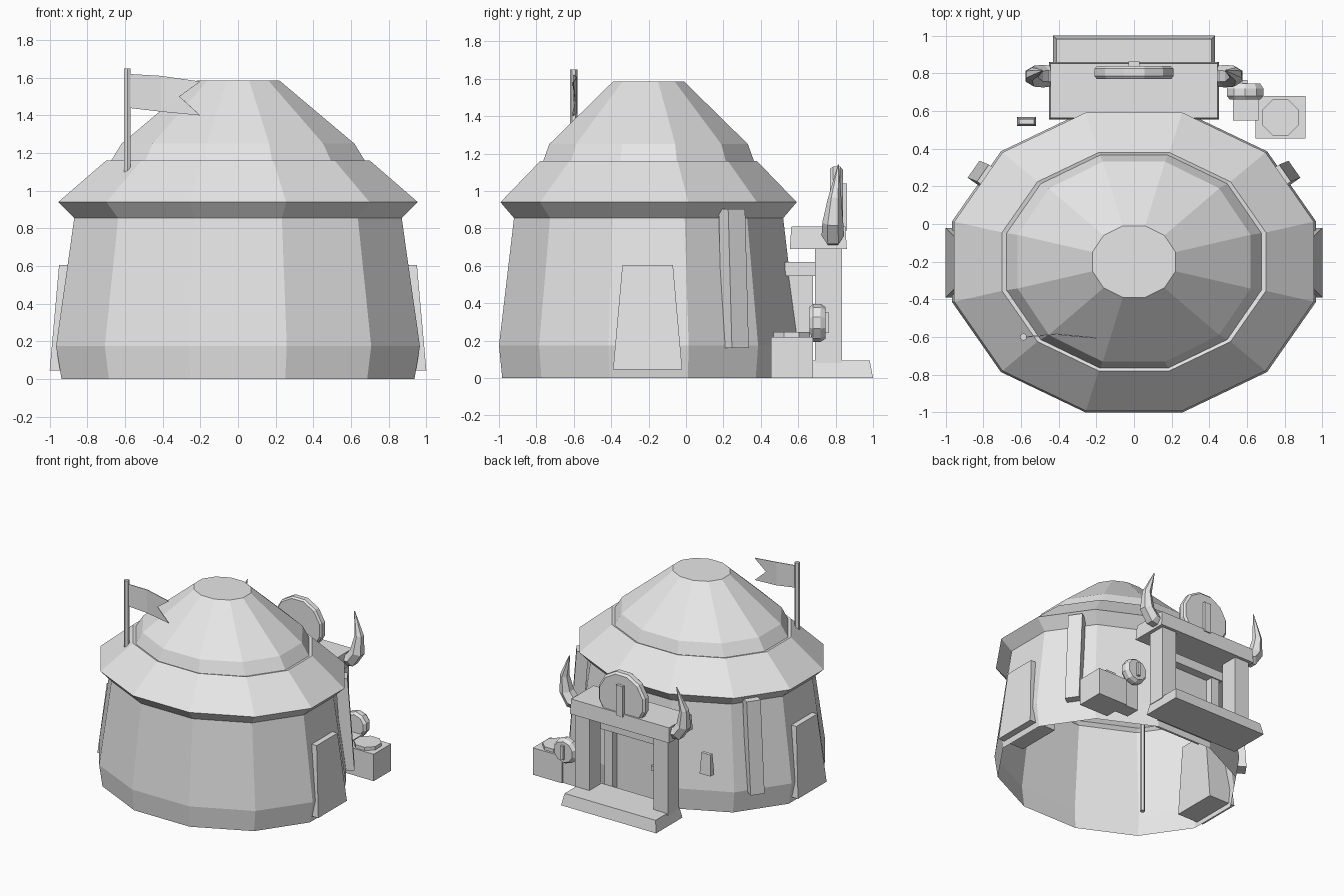
import bpy
import math
from mathutils import Vector, Matrix

cube = bpy.data.objects.get("Cube")
if cube:
    bpy.data.objects.remove(cube, do_unlink=True)

grey = bpy.data.materials.new("plain grey")
grey.use_nodes = True
grey.diffuse_color = (0.8, 0.8, 0.8, 1)
grey.node_tree.nodes["Principled BSDF"].inputs["Base Color"].default_value = (0.8, 0.8, 0.8, 1)


def make(name, verts, faces):
    mesh = bpy.data.meshes.new(name)
    mesh.from_pydata([tuple(v) for v in verts], [], faces)
    mesh.materials.append(grey)
    obj = bpy.data.objects.new(name, mesh)
    bpy.context.collection.objects.link(obj)
    return obj


def loft(name, rings, cap_start=True, cap_end=True):
    """Skin a list of equal-length rings, each counter-clockwise about the path."""
    n = len(rings[0])
    faces = [(k * n + i, k * n + (i + 1) % n, (k + 1) * n + (i + 1) % n, (k + 1) * n + i)
             for k in range(len(rings) - 1) for i in range(n)]
    if cap_start:
        faces.append(tuple(reversed(range(n))))
    if cap_end:
        faces.append(tuple(range((len(rings) - 1) * n, len(rings) * n)))
    return make(name, [v for r in rings for v in r], faces)


def rect(x0, x1, y0, y1, z):
    return [(x0, y0, z), (x1, y0, z), (x1, y1, z), (x0, y1, z)]


def box(name, x, y, z, taper=0.0):
    return loft(name, [rect(x[0], x[1], y[0], y[1], z[0]),
                       rect(x[0] + taper, x[1] - taper, y[0] + taper, y[1] - taper, z[1])])


def ellipse(rx, ry, z, n=12, centre=(0, 0)):
    return [(centre[0] + rx * math.cos((i + 0.5) * math.tau / n),
             centre[1] + ry * math.sin((i + 0.5) * math.tau / n), z) for i in range(n)]


def disc(name, centre, profile, n=12):
    """Round shield facing +y; profile is (offset along y, radius)."""
    cx, cy, cz = centre
    rings = [[(cx - r * math.cos((i + 0.5) * math.tau / n), cy + d,
               cz + r * math.sin((i + 0.5) * math.tau / n)) for i in range(n)]
             for d, r in profile]
    return loft(name, rings)


def tube(name, path, radii, n=6):
    """Tapered tube through the path points."""
    pts = [Vector(p) for p in path]
    rings = []
    for i, p in enumerate(pts):
        d = (pts[min(i + 1, len(pts) - 1)] - pts[max(i - 1, 0)]).normalized()
        u = Vector((0, 1, 0))
        u = (u - d * u.dot(d)).normalized()
        v = d.cross(u)
        rings.append([p + radii[i] * (u * math.cos(a) + v * math.sin(a))
                      for a in (k * math.tau / n for k in range(n))])
    return loft(name, rings)


# Tent: skirt, walls, eave, lower roof and upper dome, open underneath
tent = [(0.97, 0.81, 0), (1.0, 0.828, 0.175), (0.90, 0.745, 0.855), (0.988, 0.82, 0.94),
        (0.725, 0.60, 1.16), (0.70, 0.585, 1.155), (0.64, 0.55, 1.25), (0.228, 0.197, 1.585)]
loft("tent", [ellipse(rx, ry, z, centre=(0, -0.2)) for rx, ry, z in tent], cap_start=False)

# Flagpole and swallow-tailed flag
tube("flagpole", [(-0.587, -0.6, 0.1), (-0.587, -0.6, 1.65)], [0.02, 0.02])
flag = make("flag",
            [(-0.58, -0.6, 1.62), (-0.41, -0.585, 1.61), (-0.2, -0.605, 1.58), (-0.31, -0.595, 1.5),
             (-0.2, -0.605, 1.4), (-0.41, -0.585, 1.42), (-0.58, -0.6, 1.44)],
            [(0, 6, 5, 1), (1, 3, 2), (1, 5, 3), (3, 5, 4)])
solid = flag.modifiers.new("thickness", "SOLIDIFY")
solid.thickness = 0.006
solid.offset = 0

# Porch: step, lintel, inner header, door and handle
box("porch_step", (-0.43, 0.43), (0.66, 1.0), (0, 0.095), 0.018)
box("porch_lintel", (-0.45, 0.45), (0.555, 0.86), (0.69, 0.81), 0.008)
box("door_header", (-0.29, 0.29), (0.53, 0.69), (0.545, 0.62))
box("door", (-0.21, 0.21), (0.5, 0.62), (0.05, 0.55))
box("door_handle", (-0.165, -0.135), (0.61, 0.645), (0.3, 0.34))

for s, side in ((1, "left"), (-1, "right")):
    def span(a, b):
        return tuple(sorted((s * a, s * b)))

    box("porch_pillar_" + side, span(0.29, 0.42), (0.69, 0.835), (0.08, 0.69))
    box("door_post_" + side, span(0.19, 0.26), (0.52, 0.68), (0.05, 0.55))

    # Curved horn on the lintel end
    tube("horn_" + side,
         [(s * 0.41, 0.785, 0.75), (s * 0.48, 0.785, 0.76), (s * 0.53, 0.785, 0.83),
          (s * 0.54, 0.795, 0.96), (s * 0.485, 0.815, 1.14)],
         [0.05, 0.06, 0.056, 0.036, 0.003])

    # Sloping side panel
    x0, x1 = span(0.76, 1.0)
    t0, t1 = span(0.76, 0.95)
    loft("side_panel_" + side, [rect(x0, x1, -0.39, -0.02, 0.045),
                                rect(t0, t1, -0.34, -0.07, 0.605)])

    # Leaning wall brace, turned to match its wall facet
    turn = Matrix.Rotation(math.atan2(0.57, s * 0.82), 4, "Z")
    rings = []
    for base in ((s * 0.815, 0.265, 0.16), (s * 0.765, 0.245, 0.905)):
        rings.append([Vector(base) + turn @ Vector(c) for c in rect(-0.045, 0.045, -0.055, 0.055, 0)])
    loft("wall_brace_" + side, rings)

# Round shield with a vertical bar above the porch
disc("porch_shield", (0, 0.77, 0.92), [(0, 0.205), (0.015, 0.217), (0.055, 0.217), (0.07, 0.2)])
box("porch_shield_bar", (-0.03, 0.03), (0.83, 0.862), (0.79, 1.04))

# Crates, lid and a small shield leaning on them
box("large_crate", (0.645, 0.91), (0.455, 0.68), (0, 0.22))
loft("crate_lid", [ellipse(0.105, 0.105, z, 8, (0.778, 0.565)) for z in (0.21, 0.247)])
box("small_crate", (0.525, 0.66), (0.55, 0.67), (0, 0.235))
disc("small_shield", (0.59, 0.66, 0.295), [(0, 0.085), (0.02, 0.102), (0.06, 0.102), (0.085, 0.085)], 10)
box("small_shield_bar", (0.577, 0.603), (0.74, 0.765), (0.24, 0.35))

# Small hanging wall plaque
box("wall_plaque", (-0.62, -0.52), (0.52, 0.567), (0.35, 0.52), 0.01)
